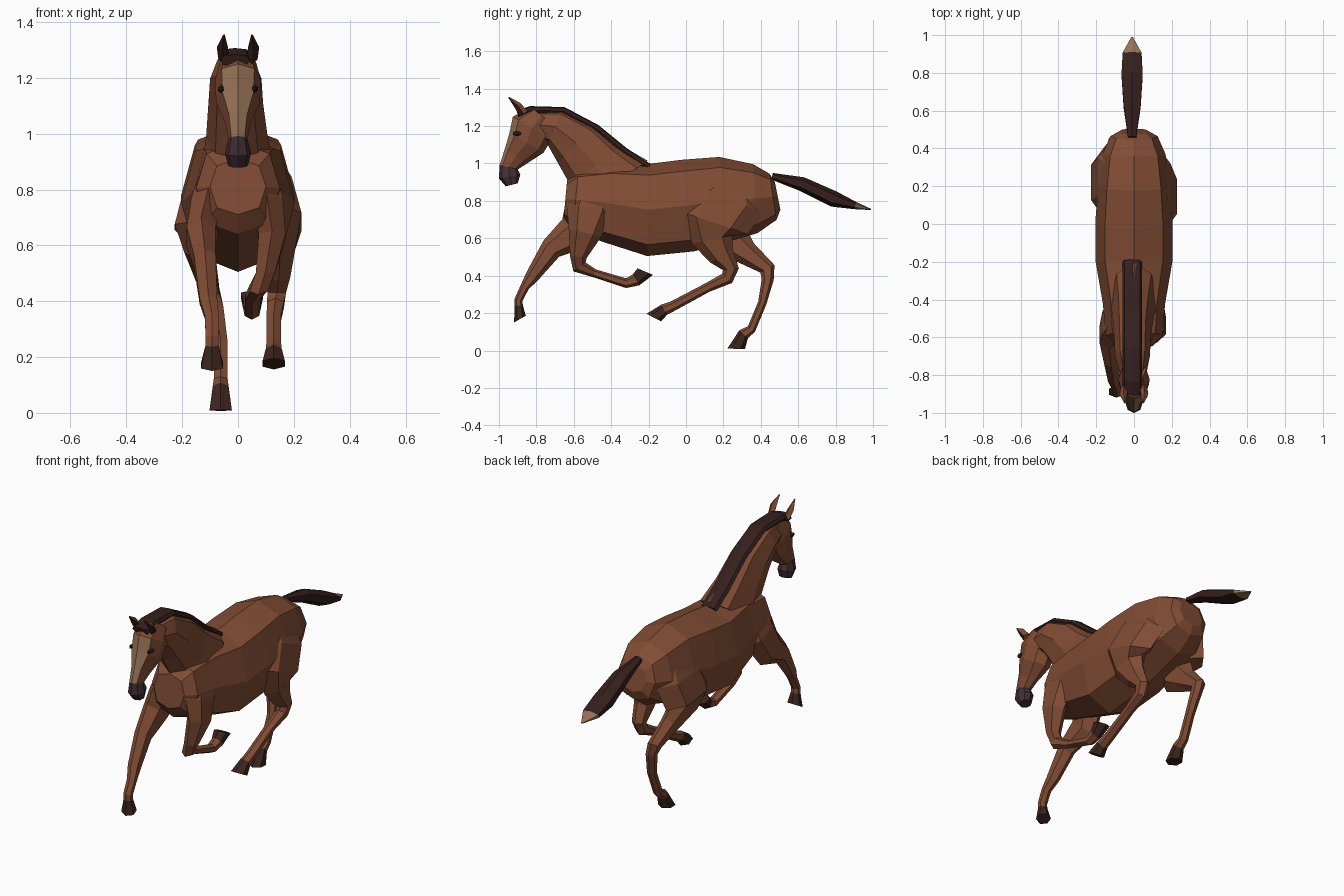
import bpy, bmesh, math
from mathutils import Vector, Matrix

if "Cube" in bpy.data.objects:
    bpy.data.objects.remove(bpy.data.objects["Cube"])


def material(name, rgb):
    m = bpy.data.materials.new(name)
    m.diffuse_color = (*rgb, 1)
    m.use_nodes = True
    m.node_tree.nodes["Principled BSDF"].inputs["Base Color"].default_value = m.diffuse_color
    return m


COAT = material("coat", (0.22, 0.073, 0.035))
HAIR = material("dark hair", (0.035, 0.014, 0.012))
HOOF = material("hoof", (0.045, 0.018, 0.013))
PALE = material("pale hair", (0.30, 0.165, 0.09))
MUZZLE = material("muzzle", (0.055, 0.028, 0.036))


def limb(name, joints, mats, n=8, power=1.0, xs=None, paint=lambda s, i: 0, end_tilt=0):
    """Skin a side-view path of joints (y, z, half depth, half width);
    every ring is mitred between its neighbouring segments."""
    bm = bmesh.new()
    xs = xs or [0] * len(joints)
    pts = [Vector((j[0], j[1])) for j in joints]
    dirs = [(b - a).normalized() for a, b in zip(pts, pts[1:])]
    angles = [math.pi / 2 + 2 * math.pi * i / n for i in range(n)]
    widest = max(abs(math.cos(a)) for a in angles)

    def shape(v):
        return math.copysign(abs(v) ** power, v) if abs(v) > 1e-6 else 0

    rings = []
    for k, p in enumerate(pts):
        t = (dirs[max(k - 1, 0)] + dirs[min(k, len(dirs) - 1)]).normalized()
        across = Vector((t.y, -t.x)) * joints[k][2]
        if k == len(pts) - 1:
            across = Matrix.Rotation(math.radians(end_tilt), 2) @ across
        ring = []
        for a in angles:
            q = p + across * shape(math.sin(a))
            x = xs[k] + joints[k][3] * shape(math.cos(a) / widest)
            ring.append(bm.verts.new((x, q.x, q.y)))
        rings.append(ring)
    for s, (r1, r2) in enumerate(zip(rings, rings[1:])):
        for i in range(n):
            j = (i + 1) % n
            bm.faces.new((r1[i], r1[j], r2[j], r2[i])).material_index = paint(s, i)
    bm.faces.new(rings[0])
    bm.faces.new(rings[-1]).material_index = paint(len(rings) - 2, -1)
    bmesh.ops.recalc_face_normals(bm, faces=bm.faces)
    mesh = bpy.data.meshes.new(name)
    bm.to_mesh(mesh)
    bm.free()
    for m in mats:
        mesh.materials.append(m)
    bpy.context.collection.objects.link(bpy.data.objects.new(name, mesh))


def leg(name, root_x, wide_x, foot_x, joints):
    """Leg joints (y, z, half depth); width follows depth, and x runs
    from the root out to the widest point and then in to the foot."""
    last = len(joints) - 1
    xs = [root_x, root_x * .4 + wide_x * .6]
    xs += [wide_x + (foot_x - wide_x) * min(1, (k - 2) / (last - 5))
           for k in range(2, last + 1)]
    full = [(y, z, r, 0.16 * math.sqrt(r)) for y, z, r in joints]
    full[-1] = (*joints[-1], 0.04)
    # the last segment is the hoof, its sole tilted toward the toe
    limb(name, full, [COAT, HOOF], 6, xs=xs,
         paint=lambda s, i: int(s == last - 1), end_tilt=25)


# Barrel, chest and rump
limb("body", [
    (-.645, .81, .10, .10), (-.59, .805, .165, .15), (-.42, .79, .21, .165),
    (-.20, .752, .247, .203), (.01, .775, .247, .205), (.20, .808, .228, .19),
    (.37, .812, .185, .167), (.465, .822, .125, .125), (.49, .827, .075, .08)],
    [COAT], 8, .82)

# Neck, turned very slightly
limb("neck", [
    (-.40, .875, .24, .13), (-.483, .99, .172, .11), (-.585, 1.108, .145, .098),
    (-.70, 1.197, .105, .092), (-.79, 1.207, .08, .07)], [COAT],
    xs=[0, -.004, -.008, -.008, -.004])


# Head with pale face stripe and dark muzzle
def head_paint(s, i):
    return 2 if s >= 4 else int(s > 0 and i in (0, 7))


limb("head", [
    (-.77, 1.255, .075, .065), (-.822, 1.19, .12, .083), (-.853, 1.11, .105, .078),
    (-.91, 1.04, .071, .046), (-.948, .98, .05, .034), (-.943, .93, .058, .047),
    (-.932, .886, .033, .036)], [COAT, PALE, MUZZLE], paint=head_paint)

# Ears and eyes
for side, label in ((1, "left"), (-1, "right")):
    limb(label + "_ear",
         [(-.867, 1.265, .025, .02), (-.90, 1.31, .02, .02), (-.948, 1.354, .003, .003)],
         [COAT, HAIR], 4, xs=[side * .05, side * .056, side * .05],
         paint=lambda s, i: int(i in (1, 2)))
    bpy.ops.mesh.primitive_ico_sphere_add(subdivisions=1, radius=.02,
                                          location=(side * .06, -.902, 1.16))
    eye = bpy.context.object
    eye.name = label + "_eye"
    eye.scale = (.7, 1.4, .7)
    eye.data.materials.append(HAIR)

# Mane along the crest
crest = [(-.20, .978), (-.33, 1.064), (-.48, 1.187), (-.655, 1.28), (-.83, 1.285), (-.90, 1.262)]
limb("mane", [(y, z, .022, .052) for y, z in crest], [HAIR], 8, .7, xs=[-.01] * 6)

# Tail with a pale tip
limb("tail", [
    (.46, .932, .018, .022), (.62, .89, .038, .045), (.79, .81, .043, .056),
    (.905, .775, .02, .05), (.99, .754, .003, .004)],
    [HAIR, PALE], 6, xs=[-.01] * 5, paint=lambda s, i: int(s == 3))

# Galloping legs, each from the root to the sole
leg("folded_front_leg", .075, .122, .05, [
    (-.49, .92, .07), (-.51, .76, .13), (-.54, .63, .09), (-.575, .50, .045),
    (-.57, .447, .04), (-.49, .413, .022), (-.32, .36, .026),
    (-.267, .378, .034), (-.218, .422, .045)])
leg("reaching_front_leg", -.075, -.132, -.093, [
    (-.49, .91, .07), (-.52, .75, .13), (-.585, .63, .105), (-.72, .545, .06),
    (-.82, .40, .038), (-.862, .34, .024), (-.896, .27, .022),
    (-.894, .24, .022), (-.888, .168, .036)])
leg("forward_hind_leg", .065, .157, .128, [
    (.25, .94, .12), (.23, .81, .20), (.145, .685, .195), (.14, .595, .11),
    (.19, .507, .07), (.24, .435, .043), (.22, .386, .036), (.115, .337, .025),
    (-.07, .238, .027), (-.117, .218, .031), (-.172, .176, .044)])
leg("pushing_hind_leg", -.065, -.157, -.062, [
    (.25, .94, .12), (.25, .80, .20), (.22, .665, .19), (.22, .60, .115),
    (.325, .52, .065), (.435, .437, .043), (.437, .38, .032), (.408, .255, .023),
    (.35, .115, .024), (.308, .087, .031), (.268, .009, .047)])
